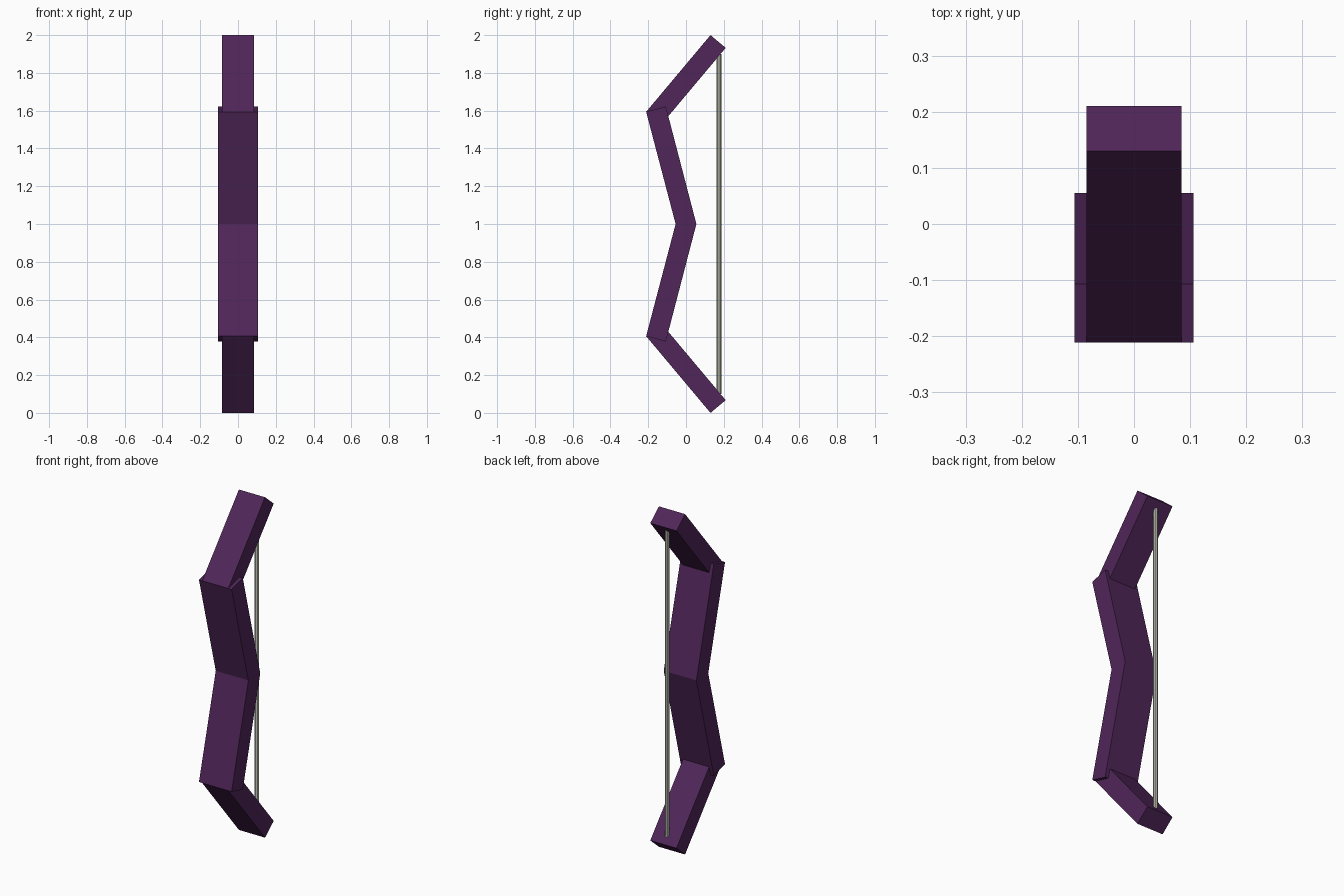
import bpy, bmesh
from math import radians, sin, cos
from mathutils import Vector

cube = bpy.data.objects.get("Cube")
if cube:
    bpy.data.objects.remove(cube, do_unlink=True)


def material(name, colour):
    m = bpy.data.materials.new(name)
    m.use_nodes = True
    m.diffuse_color = colour
    m.node_tree.nodes["Principled BSDF"].inputs["Base Color"].default_value = colour
    return m


purple = material("dark purple", (0.08, 0.019, 0.098, 1))
grey = material("pale string grey", (0.6, 0.6, 0.53, 1))


def prism(name, profile, half_width, mat):
    """Extrude a (y, z) side profile across x."""
    bm = bmesh.new()
    face = bm.faces.new([bm.verts.new((-half_width, y, z)) for y, z in profile])
    ext = bmesh.ops.extrude_face_region(bm, geom=[face])
    verts = [v for v in ext["geom"] if isinstance(v, bmesh.types.BMVert)]
    bmesh.ops.translate(bm, vec=(2 * half_width, 0, 0), verts=verts)
    bmesh.ops.recalc_face_normals(bm, faces=bm.faces)
    mesh = bpy.data.meshes.new(name)
    bm.to_mesh(mesh)
    bm.free()
    mesh.materials.append(mat)
    obj = bpy.data.objects.new(name, mesh)
    bpy.context.collection.objects.link(obj)
    return obj


# Inner and outer limbs, the lower ones mirrored about mid height
knee = Vector((-0.211, 1.594))
a = radians(40)
along, across = Vector((sin(a), cos(a))), Vector((cos(a), -sin(a)))
tip = knee + along * 0.53
inner = [(-0.055, 1), (0.055, 1), (-0.107, 1.622), knee]
outer = [knee, tip, tip + across * 0.105, knee + across * 0.105]

for side, sign in (("upper", 1), ("lower", -1)):
    for part, profile, half_width in (("inner", inner, 0.106), ("outer", outer, 0.085)):
        points = [(y, 1 + sign * (z - 1)) for y, z in profile]
        prism(f"{side}_{part}_limb", points, half_width, purple)

# Bow string
bpy.ops.mesh.primitive_cylinder_add(vertices=8, radius=0.0125, depth=1.8,
                                    location=(0, 0.175, 1))
string = bpy.context.object
string.name = "bow_string"
string.data.materials.append(grey)
